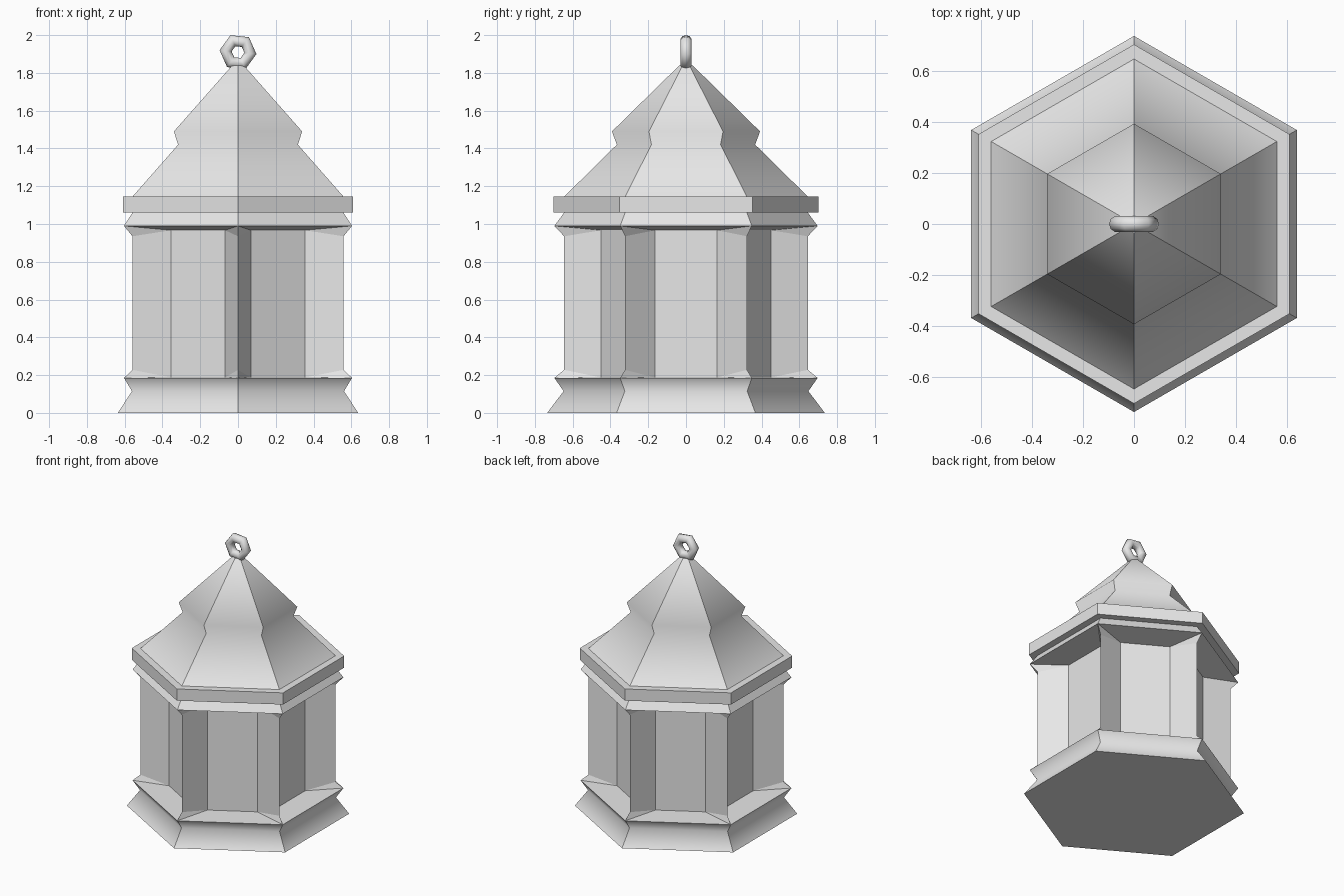
import bpy, bmesh, math
from mathutils import Vector

cube = bpy.data.objects.get("Cube")
if cube:
    bpy.data.objects.remove(cube, do_unlink=True)

# Single plain metal colour
grey = bpy.data.materials.new("plain_grey")
grey.use_nodes = True
grey.diffuse_color = (0.8, 0.8, 0.8, 1)
grey.node_tree.nodes["Principled BSDF"].inputs["Base Color"].default_value = (0.8, 0.8, 0.8, 1)


def finish(bm, name):
    mesh = bpy.data.meshes.new(name)
    bm.normal_update()
    bm.to_mesh(mesh)
    bm.free()
    mesh.materials.append(grey)
    obj = bpy.data.objects.new(name, mesh)
    bpy.context.scene.collection.objects.link(obj)
    return obj


def corner(i, r, z):
    a = math.radians(90 + 60 * i)
    return Vector((r * math.cos(a), r * math.sin(a), z))


def hex_ring(bm, r, z):
    return [bm.verts.new(corner(i, r, z)) for i in range(6)]


def hex_stack(name, profile, smooth=False, bottom=False, top=False):
    """Six-sided stack of rings; smooth blends along the profile only."""
    bm = bmesh.new()
    rings = [hex_ring(bm, r, z) for r, z in profile]
    for a, b in zip(rings, rings[1:]):
        for i in range(6):
            j = (i + 1) % 6
            f = bm.faces.new((a[i], a[j], b[j], b[i]))
            f.smooth = smooth
        for i in range(6):
            bm.edges.get((a[i], b[i])).smooth = False
    if bottom:
        bm.faces.new(rings[0][::-1])
    if top:
        bm.faces.new(rings[-1])
    for ring in (rings[0], rings[-1]):
        for i in range(6):
            bm.edges.get((ring[i], ring[(i + 1) % 6])).smooth = False
    return finish(bm, name)


# Flared foot
hex_stack("base", [(0.735, 0), (0.648, 0.115), (0.697, 0.185)], smooth=True, bottom=True)

# Six recessed panels between pointed corner posts, with sills and lintels
bm = bmesh.new()


def wall_level(rim_z, panel_z, post_z):
    rim = hex_ring(bm, 0.697, rim_z)
    post = hex_ring(bm, 0.645, post_z)
    panels = []
    for i in range(6):
        c0, c1 = corner(i, 0.645, panel_z), corner(i + 1, 0.645, panel_z)
        mid = (c0 + c1) / 2
        inward = -Vector((mid.x, mid.y, 0)).normalized()
        along = (c1 - c0).normalized()
        centre = mid + inward * 0.135
        panels.append([bm.verts.new(centre + along * s) for s in (-0.165, 0.165)])
    return rim, post, panels


low = wall_level(0.185, 0.187, 0.228)
high = wall_level(0.99, 0.967, 0.935)
for i in range(6):
    j = (i + 1) % 6
    for (rim, post, panels), flip in ((low, False), (high, True)):
        a, b = panels[i]
        for ledge in ((rim[i], rim[j], b, a), (rim[i], a, post[i]), (rim[j], post[j], b)):
            bm.faces.new(ledge[::-1] if flip else ledge)
    lower = (low[1][i], *low[2][i], low[1][j])
    upper = (high[1][i], *high[2][i], high[1][j])
    for k in range(3):
        bm.faces.new((lower[k], lower[k + 1], upper[k + 1], upper[k]))
finish(bm, "panelled_walls")

# Collar and eave slab
hex_stack("eave", [(0.697, 0.99), (0.645, 1.06), (0.702, 1.06), (0.702, 1.145), (0.645, 1.145)])

# Two-tier roof
hex_stack("roof", [(0.645, 1.145), (0.366, 1.42), (0.392, 1.49), (0.035, 1.84)],
          smooth=True, top=True)

# Hanging ring: coarse around, round in section
bm = bmesh.new()
sides, section = 6, 10
loops = []
for i in range(sides):
    a = math.radians(-6) + math.tau * i / sides
    loop = []
    for k in range(section):
        t = math.tau * k / section
        r = 0.066 + 0.032 * math.cos(t)
        loop.append(bm.verts.new((r * math.cos(a), 0.032 * math.sin(t), 1.91 + r * math.sin(a))))
    loops.append(loop)
for i in range(sides):
    a, b = loops[i], loops[(i + 1) % sides]
    for k in range(section):
        m = (k + 1) % section
        bm.faces.new((a[k], a[m], b[m], b[k])).smooth = True
bmesh.ops.recalc_face_normals(bm, faces=bm.faces[:])
finish(bm, "hanging_ring")
